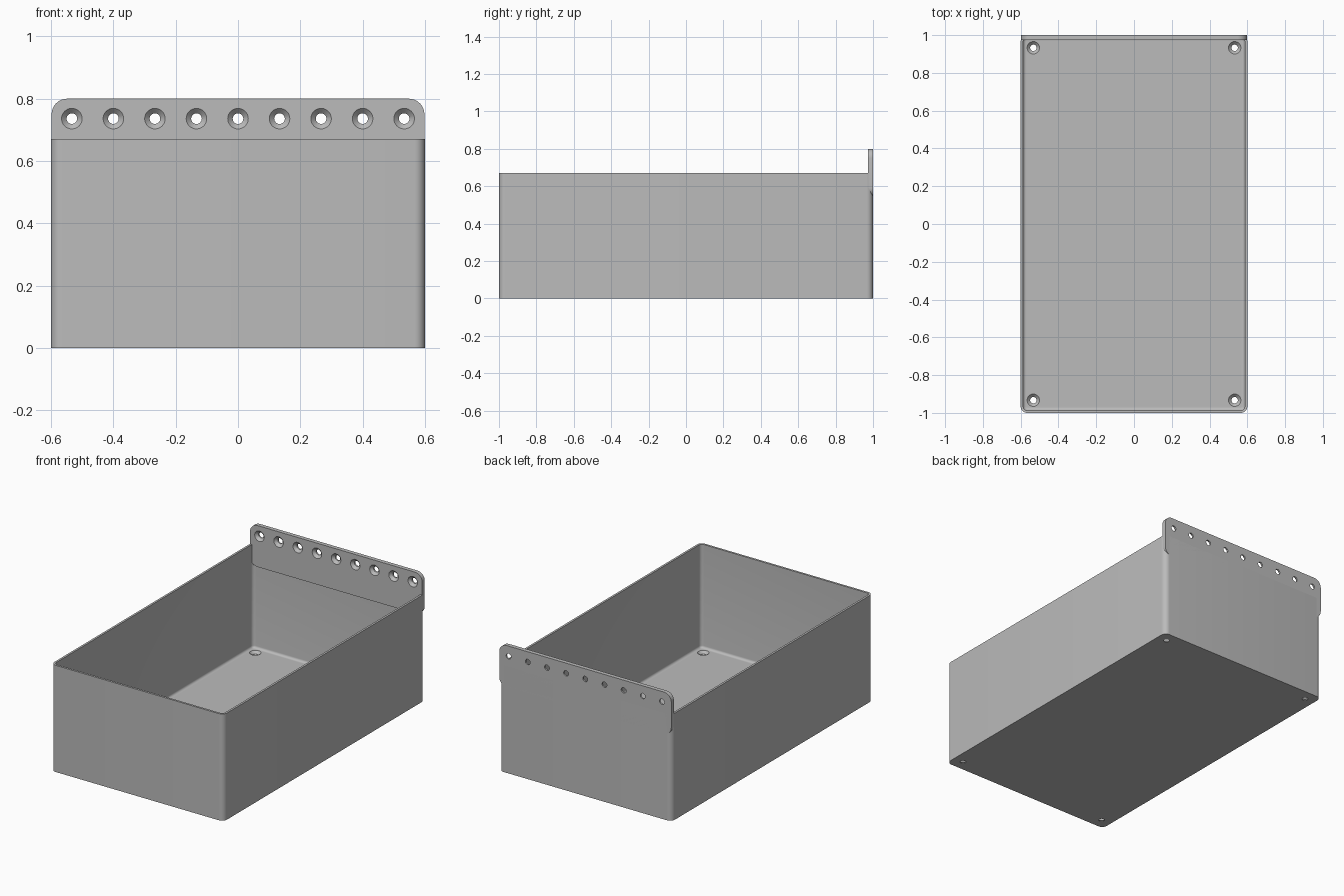
import bpy, bmesh
from math import sin, cos, pi, radians

if "Cube" in bpy.data.objects:
    bpy.data.objects.remove(bpy.data.objects["Cube"])

W, D, H = 0.6, 1.0, 0.67          # half width, half depth, wall height
WALL, FLOOR, FILLET = 0.0133, 0.02, 0.015
CORNER = 0.034
PLATE_BOTTOM, PLATE_TOP, PLATE_THICK = 0.54, 0.8, 0.026
HOLE, SINK = 0.017, 0.033         # through radius, countersink radius
COUNT, EDGE = 9, 0.533            # row of holes along the plate

grey = bpy.data.materials.new("plain grey")
grey.use_nodes = True
colour = (0.5, 0.5, 0.5, 1)
grey.diffuse_color = colour
grey.node_tree.nodes["Principled BSDF"].inputs["Base Color"].default_value = colour


def rounded_rect(hx, hy, r, steps=8):
    """Counter-clockwise outline of a rectangle with round corners."""
    pts = []
    for k, (sx, sy) in enumerate([(1, 1), (-1, 1), (-1, -1), (1, -1)]):
        for i in range(steps + 1):
            a = (k + i / steps) * pi / 2
            pts.append((sx * (hx - r) + r * cos(a), sy * (hy - r) + r * sin(a)))
    return pts


def loft(name, rings):
    """Bridge equal rings of points in order and cap both ends."""
    bm = bmesh.new()
    loops = [[bm.verts.new(p) for p in ring] for ring in rings]
    n = len(loops[0])
    for low, high in zip(loops, loops[1:]):
        for i in range(n):
            j = (i + 1) % n
            bm.faces.new((low[i], low[j], high[j], high[i]))
    bm.faces.new(loops[0][::-1])
    bm.faces.new(loops[-1])
    bmesh.ops.recalc_face_normals(bm, faces=bm.faces)
    mesh = bpy.data.meshes.new(name)
    bm.to_mesh(mesh)
    bm.free()
    mesh.materials.append(grey)
    obj = bpy.data.objects.new(name, mesh)
    bpy.context.collection.objects.link(obj)
    return obj


def countersink(name, place, depth):
    """Cutter with a straight bore and a cone; place(u, v, t) maps to the world."""
    profile = [(-0.02, HOLE), (depth - SINK + HOLE, HOLE),
               (depth, SINK), (depth + 0.012, SINK)]
    rings = [[place(r * cos(2 * pi * i / 32), r * sin(2 * pi * i / 32), t)
              for i in range(32)] for t, r in profile]
    obj = loft(name, rings)
    obj.hide_render = True
    return obj


def drill(target, cutters):
    for cutter in cutters:
        mod = target.modifiers.new(cutter.name, 'BOOLEAN')
        mod.operation = 'DIFFERENCE'
        mod.solver = 'EXACT'
        mod.object = cutter
    bpy.context.view_layer.update()
    baked = bpy.data.meshes.new_from_object(
        target.evaluated_get(bpy.context.evaluated_depsgraph_get()))
    target.modifiers.clear()
    target.data = baked
    for cutter in cutters:
        bpy.data.objects.remove(cutter)


def smooth(obj):
    bpy.ops.object.select_all(action='DESELECT')
    obj.select_set(True)
    bpy.context.view_layer.objects.active = obj
    bpy.ops.object.shade_smooth_by_angle(angle=radians(30))


# Open bin: outside up, over the rim, inside down, fillet into the floor
sections = [(0, 0), (0, H), (WALL, H)]
for i in range(6):
    a = i / 5 * pi / 2
    sections.append((WALL + FILLET * (1 - cos(a)), FLOOR + FILLET * (1 - sin(a))))
storage_bin = loft("bin", [
    [(x, y, z) for x, y in rounded_rect(W - inset, D - inset, CORNER - inset)]
    for inset, z in sections])
drill(storage_bin, [
    countersink("floor_hole", lambda u, v, t, sx=sx, sy=sy:
                (sx * EDGE + u, sy * 0.933 + v, t), FLOOR)
    for sx in (-1, 1) for sy in (-1, 1)])
smooth(storage_bin)

# Mounting plate along the top of the back wall
mid = (PLATE_TOP + PLATE_BOTTOM) / 2
outline = rounded_rect(W - 0.002, (PLATE_TOP - PLATE_BOTTOM) / 2, 0.05)
plate = loft("mounting_plate", [
    [(x, y, mid + z) for x, z in outline] for y in (D, D - PLATE_THICK)])
drill(plate, [
    countersink("plate_hole", lambda u, v, t, x=-EDGE + 2 * EDGE * k / (COUNT - 1):
                (x + u, D - t, 0.736 + v), PLATE_THICK)
    for k in range(COUNT)])
smooth(plate)
